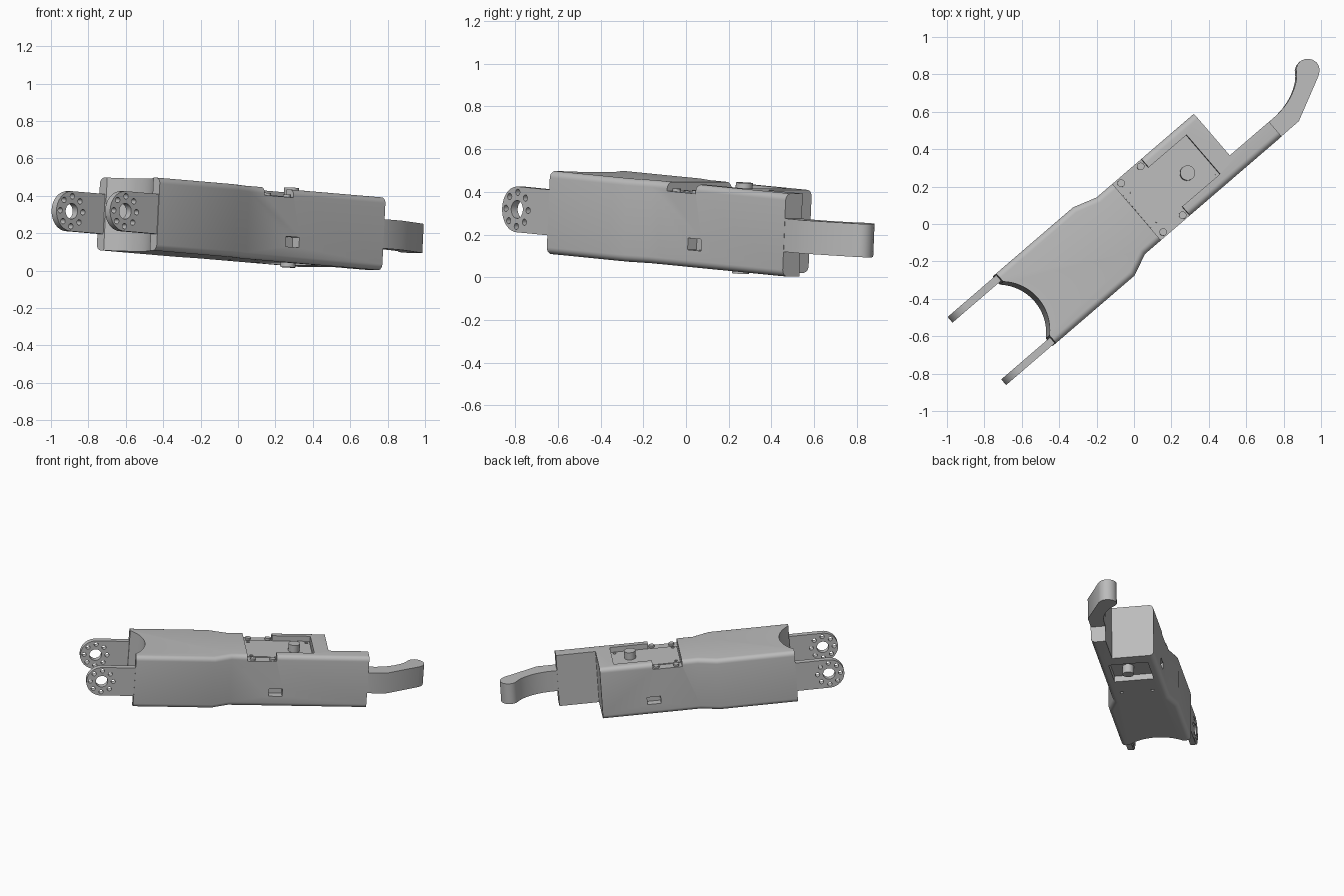
import bpy, bmesh, math
from mathutils import Matrix, Vector

cube = bpy.data.objects.get("Cube")
if cube:
    bpy.data.objects.remove(cube, do_unlink=True)

grey = bpy.data.materials.new("plain_grey")
grey.use_nodes = True
tone = (0.5, 0.5, 0.5, 1)
grey.diffuse_color = tone
grey.node_tree.nodes["Principled BSDF"].inputs["Base Color"].default_value = tone

# Local frame: x along the arm, y across it, z through its thickness
POSE = (Matrix.Translation((0, 0, 0.255)) @ Matrix.Rotation(math.radians(40.7), 4, 'Z')
        @ Matrix.Rotation(math.radians(3.7), 4, 'Y'))
MID = 0.033      # centre line across the fork
HALF = 0.195     # half thickness of the body


def finish(name, bm):
    bmesh.ops.recalc_face_normals(bm, faces=bm.faces)
    mesh = bpy.data.meshes.new(name)
    bm.to_mesh(mesh)
    bm.free()
    mesh.materials.append(grey)
    ob = bpy.data.objects.new(name, mesh)
    bpy.context.collection.objects.link(ob)
    ob.matrix_world = POSE
    return ob


def prism_bm(outline, low, high, axis='Z'):
    """Extrude a closed outline along z, or an x-z outline along y."""
    bm = bmesh.new()
    place = (lambda a, b, h: (a, b, h)) if axis == 'Z' else (lambda a, b, h: (a, h, b))
    face = bm.faces.new([bm.verts.new(place(a, b, low)) for a, b in outline])
    moved = bmesh.ops.extrude_face_region(bm, geom=[face])["geom"]
    verts = [g for g in moved if isinstance(g, bmesh.types.BMVert)]
    bmesh.ops.translate(bm, verts=verts, vec=Vector(place(0, 0, high - low)))
    return bm


def circle(cx, cy, r, n=32):
    return [(cx + r * math.cos(2 * math.pi * i / n), cy + r * math.sin(2 * math.pi * i / n))
            for i in range(n)]


def prism(name, outline, low, high, axis='Z'):
    return finish(name, prism_bm(outline, low, high, axis))


def box(name, x0, x1, y0, y1, z0, z1):
    return prism(name, [(x0, y0), (x1, y0), (x1, y1), (x0, y1)], z0, z1)


def cut(target, cutter):
    cutter.hide_render = True
    cutter.hide_viewport = True
    mod = target.modifiers.new(cutter.name, 'BOOLEAN')
    mod.operation = 'DIFFERENCE'
    mod.solver = 'EXACT'
    mod.object = cutter


def bake(ob):
    """Apply the cuts and remove the cutters."""
    cutters = [m.object for m in ob.modifiers]
    bpy.context.view_layer.update()
    graph = bpy.context.evaluated_depsgraph_get()
    mesh = bpy.data.meshes.new_from_object(ob.evaluated_get(graph))
    ob.modifiers.clear()
    ob.data = mesh
    for c in cutters:
        bpy.data.objects.remove(c, do_unlink=True)


def smooth(ob):
    bpy.ops.object.select_all(action='DESELECT')
    ob.select_set(True)
    bpy.context.view_layer.objects.active = ob
    bpy.ops.object.shade_smooth_by_angle(angle=math.radians(32))


# Main body with the side rail, long edges rounded
body_outline = [(-0.745, -0.211), (-0.19, -0.211), (-0.07, -0.16), (0.893, -0.16),
                (0.893, -0.056), (0.616, -0.056), (0.616, 0.238), (-0.07, 0.238),
                (-0.2, 0.28), (-0.745, 0.28)]
bm = prism_bm(body_outline, -HALF, HALF)
long_edges = []
for e in bm.edges:
    a, b = (v.co for v in e.verts)
    flat = abs(a.z - b.z) < 0.001 and abs(a.x - b.x) > 0.05
    if flat and not (min(a.x, b.x) > 0.5 and max(a.y, b.y) > -0.1):
        long_edges.append(e)
bmesh.ops.bevel(bm, geom=long_edges, offset=0.032, segments=6, profile=0.5,
                affect='EDGES', clamp_overlap=True)
body = finish("main_body", bm)

# Concave front between the fork arms
cut(body, prism("front_hollow_cutter", circle(-0.92, MID, 0.258, 96), -0.4, 0.4))

# Recesses: open strip and pocket above, closed pocket below
FLOOR = 0.152
cut(body, box("strip_cutter", 0.04, 0.245, -0.4, 0.4, FLOOR, 0.4))
cut(body, box("pocket_cutter", 0.2, 0.512, -0.097, 0.178, FLOOR, 0.4))
cut(body, box("under_pocket_cutter", 0.25, 0.512, -0.097, 0.178, -0.4, -FLOOR))

# Square windows in both side walls
for name, y0, y1 in (("right", -0.3, -0.105), ("left", 0.185, 0.4)):
    cut(body, box(name + "_window_cutter", 0.205, 0.3, y0, y1, -0.113, -0.058))

# Two small holes underneath
for y in (-0.076, 0.141):
    cut(body, prism("under_hole_cutter", circle(0.075, y, 0.012, 16), -0.4, -0.17))
bake(body)
smooth(body)

# Thin cover plate in the recess, with four screw holes
plate = box("cover_plate", 0.045, 0.507, -0.093, 0.174, FLOOR - 0.002, FLOOR + 0.006)
for x in (0.075, 0.483):
    for y in (-0.076, 0.147):
        cut(plate, prism("screw_hole_cutter", circle(x, y, 0.012, 16), 0.1, 0.2))
bake(plate)
smooth(plate)

# Pivot pin through the body, proud of both faces
smooth(prism("pivot_pin", circle(0.383, 0.02, 0.04), -0.213, 0.213))

# Bolt heads on the open strip
for x in (0.08, 0.218):
    for y in (-0.134, 0.21):
        smooth(prism("bolt_head", circle(x, y, 0.02, 20), FLOOR - 0.005, FLOOR + 0.014))

# Fork arms with a ring of holes around each bore
HUB, R = -0.975, 0.107
arm_outline = [(HUB + R * math.cos(a), R * math.sin(a))
               for a in (math.pi / 2 + math.pi * i / 24 for i in range(25))]
arm_outline += [(-0.66, -R), (-0.66, R)]
for name, side in (("left", 1), ("right", -1)):
    y0, y1 = sorted((MID + side * 0.2, MID + side * 0.24))
    arm = prism(name + "_fork_arm", arm_outline, y0, y1, 'Y')
    cut(arm, prism("bore_cutter", circle(HUB, 0, 0.042), y0 - 0.05, y1 + 0.05, 'Y'))
    for x, z in circle(HUB, 0, 0.08, 8):
        cut(arm, prism("ring_hole_cutter", circle(x, z, 0.015, 16), y0 - 0.05, y1 + 0.05, 'Y'))
    bake(arm)
    smooth(arm)

# Curved hook at the end of the rail
hook_outline = [(0.87, -0.159), (1.024, -0.158), (1.262, -0.043), (1.286, -0.025),
                (1.298, -0.004), (1.301, 0.018), (1.295, 0.042), (1.28, 0.062),
                (1.262, 0.074), (1.24, 0.08), (1.218, 0.077), (1.196, 0.064),
                (1.175, 0.035), (1.15, 0.011), (1.12, -0.009), (1.085, -0.027),
                (1.05, -0.04), (1.01, -0.05), (0.96, -0.056), (0.87, -0.057)]
smooth(prism("end_hook", hook_outline, -0.078, 0.078))
